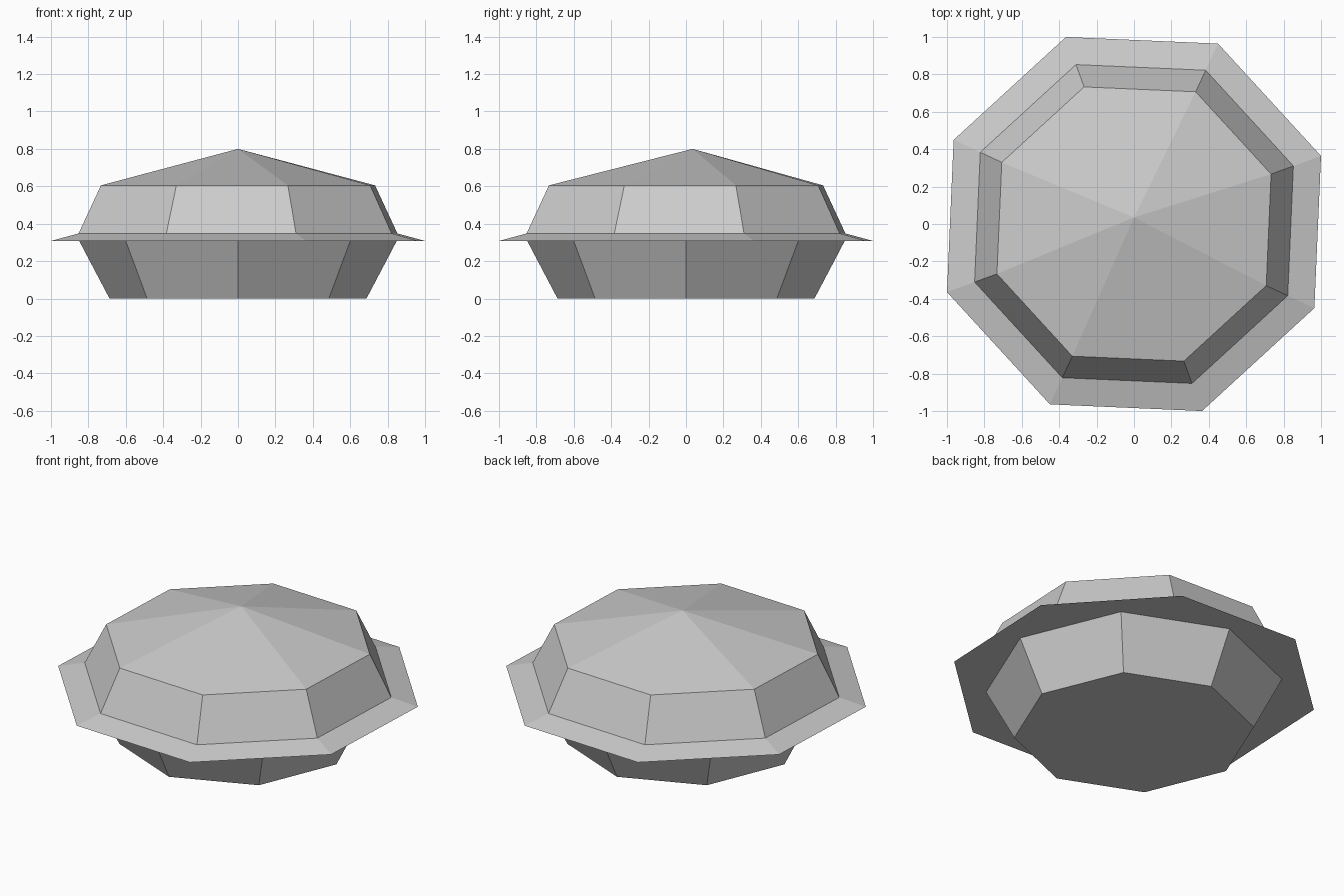
import bpy, bmesh
from math import cos, sin, radians

if "Cube" in bpy.data.objects:
    bpy.data.objects.remove(bpy.data.objects["Cube"])

SIDES = 8


def stacked_rings(name, rings, turn, apex=None):
    """Octagonal solid from (radius, z) rings, closed by a cap or an apex point."""
    bm = bmesh.new()
    loops = []
    for r, z in rings:
        angles = [radians(turn + 360 * i / SIDES) for i in range(SIDES)]
        loops.append([bm.verts.new((r * cos(a), r * sin(a), z)) for a in angles])
    tip = bm.verts.new(apex) if apex else None
    bm.faces.new(loops[0][::-1])
    for lo, hi in zip(loops, loops[1:]):
        for i in range(SIDES):
            j = (i + 1) % SIDES
            bm.faces.new((lo[i], lo[j], hi[j], hi[i]))
    top = loops[-1]
    if tip:
        for i in range(SIDES):
            bm.faces.new((top[i], top[(i + 1) % SIDES], tip))
    else:
        bm.faces.new(top)
    bmesh.ops.recalc_face_normals(bm, faces=bm.faces)
    mesh = bpy.data.meshes.new(name)
    bm.to_mesh(mesh)
    bm.free()
    obj = bpy.data.objects.new(name, mesh)
    bpy.context.collection.objects.link(obj)
    return obj


# Tapered bowl-shaped base
stacked_rings("base", [(0.687, 0), (0.85, 0.31)], 0)

# Wide brim, sloping sides and shallow roof with its slightly off-centre peak
stacked_rings("lid", [(1.064, 0.308), (0.907, 0.348), (0.78, 0.605)], 20,
              apex=(0, 0.035, 0.8))
